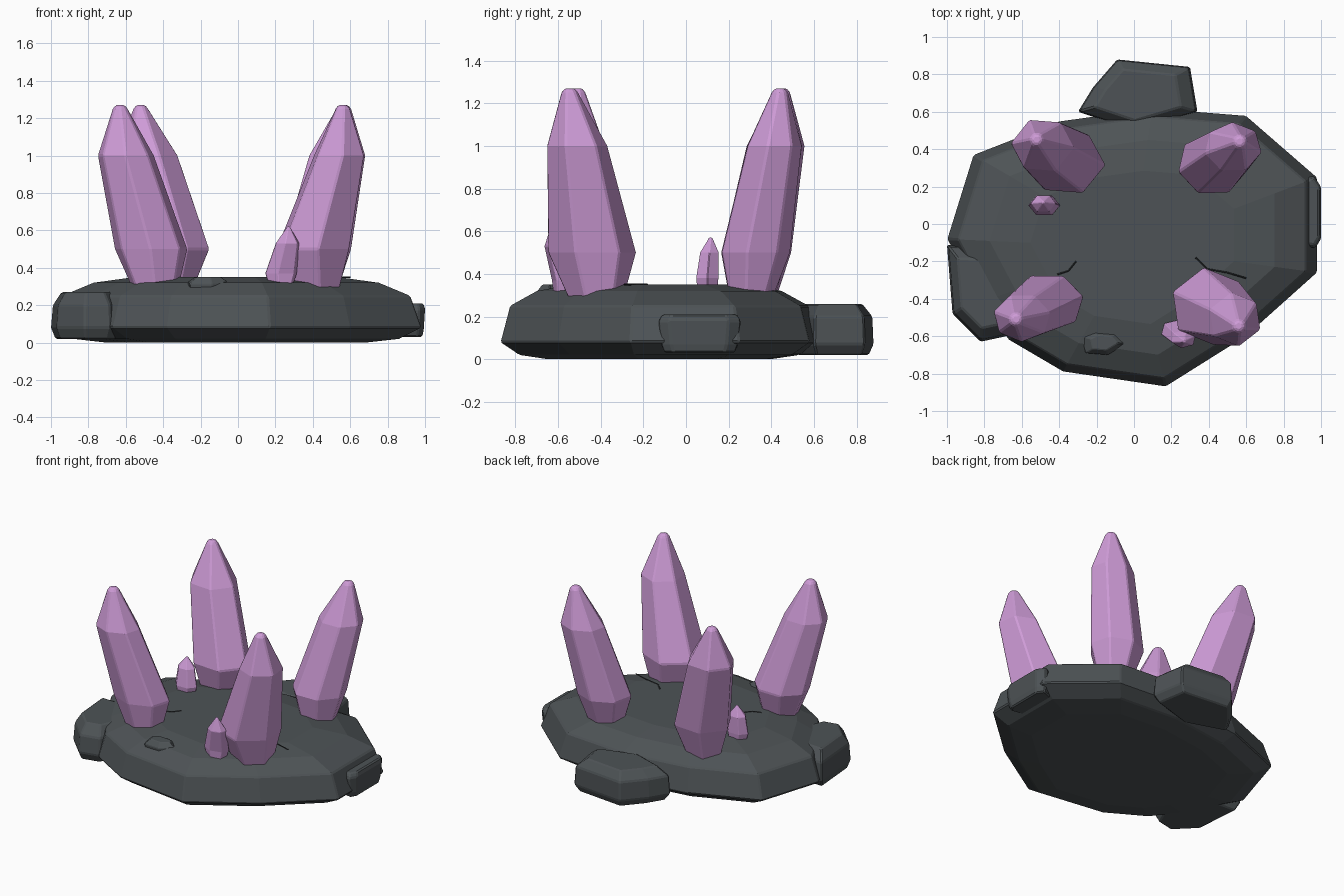
import bpy, bmesh
from math import cos, sin, radians, tau

cube = bpy.data.objects.get("Cube")
if cube:
    bpy.data.objects.remove(cube, do_unlink=True)


def material(name, rgb):
    m = bpy.data.materials.new(name)
    m.use_nodes = True
    m.diffuse_color = (*rgb, 1)
    bsdf = next(n for n in m.node_tree.nodes if n.type == 'BSDF_PRINCIPLED')
    bsdf.inputs["Base Color"].default_value = (*rgb, 1)
    bsdf.inputs["Roughness"].default_value = 0.7
    return m


stone = material("slate_grey", (0.075, 0.086, 0.092))
crack_dark = material("crack_grey", (0.03, 0.034, 0.037))
pink = material("crystal_pink", (0.62, 0.33, 0.68))


def loft(name, rings, mat, bevel):
    """Skin a stack of equal-sized rings, cap both ends, soften the edges."""
    bm = bmesh.new()
    loops = [[bm.verts.new(p) for p in ring] for ring in rings]
    n = len(loops[0])
    for low, high in zip(loops, loops[1:]):
        for i in range(n):
            j = (i + 1) % n
            bm.faces.new((low[i], low[j], high[j], high[i]))
    bm.faces.new(loops[0][::-1])
    bm.faces.new(loops[-1])
    bmesh.ops.recalc_face_normals(bm, faces=bm.faces)
    mesh = bpy.data.meshes.new(name)
    bm.to_mesh(mesh)
    bm.free()
    mesh.materials.append(mat)
    ob = bpy.data.objects.new(name, mesh)
    bpy.context.collection.objects.link(ob)
    mod = ob.modifiers.new("Edge bevel", 'BEVEL')
    mod.width = bevel
    mod.segments = 1
    mod.limit_method = 'ANGLE'
    mod.angle_limit = radians(25)
    return ob


def rock(name, outline, levels, bevel=0.008):
    """Stone whose outline shrinks toward its middle at each (z, scale) level."""
    xs, ys = zip(*outline)
    cx, cy = (min(xs) + max(xs)) / 2, (min(ys) + max(ys)) / 2
    rings = [[(cx + (x - cx) * s, cy + (y - cy) * s, z) for x, y in outline]
             for z, s in levels]
    return loft(name, rings, stone, bevel)


def crystal(name, sides, phase, sections, bevel=0.008):
    """Leaning crystal with level sections given as (z, x, y, rx, ry)."""
    angles = [radians(phase) + tau * i / sides for i in range(sides)]
    rings = [[(x + rx * cos(a), y + ry * sin(a), z) for a in angles]
             for z, x, y, rx, ry in sections]
    return loft(name, rings, pink, bevel)


def big_crystal(name, sides, phase, foot, waist, shoulder, tip):
    """Tall crystal: foot and tip are (x, y); waist and shoulder add radii."""
    fx, fy = foot
    wx, wy, wrx, wry = waist
    crystal(name, sides, phase, [
        (0.27, fx, fy, wrx * 0.6, wry * 0.6),
        (0.50, *waist),
        (1.00, *shoulder),
        (1.25, *tip, 0.042, 0.042),
        (1.27, *tip, 0.026, 0.026)])


# Main slab
rock("base_slab",
     [(-1, -.08), (-.82, -.42), (-.67, -.62), (-.38, -.79), (.17, -.87),
      (.6, -.6), (.98, -.26), (.98, .25), (.6, .58), (.1, .62),
      (-.4, .55), (-.86, .37)],
     [(0, .7), (.02, .88), (.08, 1), (.25, .94), (.32, .77), (.35, .55)])

# Boulders set into the rim
rock("back_boulder",
     [(-.3, .6), (0, .5), (.34, .6), (.3, .84), (-.09, .88), (-.22, .73)],
     [(.02, .88), (.07, 1), (.2, .97), (.26, .72)])
rock("front_right_boulder",
     [(-1, -.11), (-.97, -.48), (-.82, -.63), (-.68, -.6), (-.6, -.42),
      (-.8, -.12)],
     [(.02, .88), (.08, 1), (.2, .95), (.27, .72)])
rock("left_boulder",
     [(1, .2), (.96, .26), (.8, .2), (.8, -.1), (.97, -.13), (1, -.08)],
     [(.03, .85), (.07, .93), (.18, 1), (.21, .9)])
rock("front_pebble",
     [(-.28, -.6), (-.26, -.69), (-.14, -.7), (-.04, -.64), (-.09, -.58),
      (-.22, -.57)],
     [(.25, .9), (.315, 1), (.35, .6)], 0.004)

# Large crystals leaning outward
big_crystal("front_right_crystal", 7, 12, (-.44, -.43), (-.465, -.42, .2, .16),
            (-.6, -.5, .155, .13), (-.63, -.51))
big_crystal("back_right_crystal", 6, -5, (-.37, .32), (-.36, .33, .21, .18),
            (-.49, .42, .17, .15), (-.52, .45))
big_crystal("back_left_crystal", 7, 40, (.42, .3), (.42, .32, .19, .17),
            (.53, .41, .155, .135), (.565, .44))
big_crystal("front_left_crystal", 6, 98, (.42, -.42), (.4, -.44, .21, .21),
            (.54, -.51, .145, .145), (.56, -.545))

# Small crystals beside two of the large ones
crystal("small_front_crystal", 6, 20, [
    (.28, .23, -.57, .06, .05), (.37, .23, -.57, .09, .06),
    (.53, .265, -.615, .068, .05), (.61, .27, -.625, .014, .014),
    (.62, .27, -.625, .008, .008)], 0.003)
crystal("small_back_crystal", 6, 0, [
    (.3, -.48, .1, .06, .05), (.38, -.48, .1, .085, .06),
    (.5, -.485, .11, .065, .05), (.56, -.485, .115, .014, .014),
    (.57, -.485, .115, .008, .008)], 0.003)


# Thin cracks on the slab top
def crack(name, points):
    curve = bpy.data.curves.new(name, 'CURVE')
    curve.dimensions = '3D'
    curve.bevel_depth = 0.004
    curve.bevel_resolution = 0
    spline = curve.splines.new('POLY')
    spline.points.add(len(points) - 1)
    for p, (x, y) in zip(spline.points, points):
        p.co = (x, y, 0.35, 1)
    curve.materials.append(crack_dark)
    bpy.context.collection.objects.link(bpy.data.objects.new(name, curve))


crack("right_crack", [(-.31, -.2), (-.35, -.25), (-.41, -.27)])
crack("left_crack", [(.33, -.18), (.39, -.24), (.5, -.26), (.6, -.29)])
